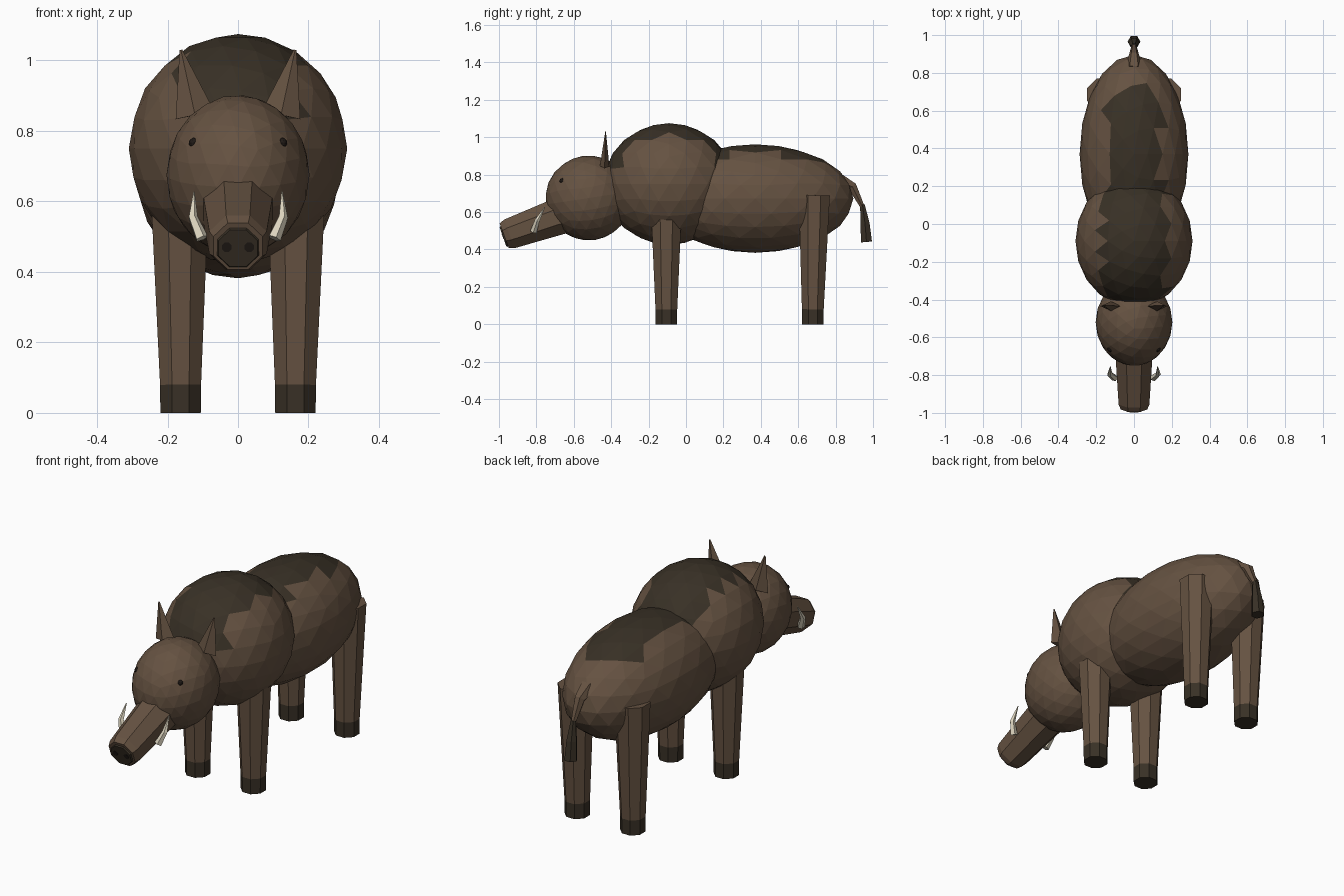
import bpy, bmesh, math
from mathutils import Vector, Matrix

if "Cube" in bpy.data.objects:
    bpy.data.objects.remove(bpy.data.objects["Cube"])


def mat(name, col):
    m = bpy.data.materials.new(name)
    m.diffuse_color = (*col, 1)
    m.use_nodes = True
    m.node_tree.nodes["Principled BSDF"].inputs["Base Color"].default_value = m.diffuse_color
    return m


HIDE = mat("brown_hide", (0.130, 0.084, 0.053))
DARK = mat("dark_bristle", (0.040, 0.030, 0.019))
IVORY = mat("ivory", (0.72, 0.66, 0.52))
BLACK = mat("near_black", (0.014, 0.010, 0.008))


def finish(bm, name, mats):
    bmesh.ops.recalc_face_normals(bm, faces=bm.faces)
    me = bpy.data.meshes.new(name)
    bm.to_mesh(me)
    bm.free()
    for m in mats:
        me.materials.append(m)
    ob = bpy.data.objects.new(name, me)
    bpy.context.collection.objects.link(ob)
    return ob


def ball(name, centre, radii, mats, sub=3, tilt=0, rule=None):
    """Faceted ellipsoid, optional rule picks faces for the second colour."""
    bm = bmesh.new()
    bmesh.ops.create_icosphere(bm, subdivisions=sub, radius=1)
    bm.transform(Matrix.Translation(centre) @ Matrix.Rotation(tilt, 4, 'X')
                 @ Matrix.Diagonal((*radii, 1)))
    if rule:
        for f in bm.faces:
            f.material_index = int(rule(f.calc_center_median()))
    return finish(bm, name, mats)


def tube(name, path, mats, sides=8, flat=1.0, rule=None):
    """Loft along (point, radius) pairs; flat squashes the depth of each ring."""
    bm = bmesh.new()
    pts = [Vector(p) for p, r in path]
    rings = []
    for i, (p, r) in enumerate(path):
        d = (pts[min(i + 1, len(pts) - 1)] - pts[max(i - 1, 0)]).normalized()
        u = (Vector((1, 0, 0)) - d * d.x).normalized()
        v = d.cross(u)
        off = math.pi / sides if sides == 8 else 0
        rings.append([bm.verts.new(pts[i] + r * (u * math.cos(a) + v * flat * math.sin(a)))
                      for a in (off + k * math.tau / sides for k in range(sides))])
    for a, b in zip(rings, rings[1:]):
        for k in range(sides):
            n = (k + 1) % sides
            bm.faces.new((a[k], a[n], b[n], b[k]))
    bm.faces.new(rings[0])
    bm.faces.new(rings[-1])
    if rule:
        for f in bm.faces:
            f.material_index = int(rule(f.calc_center_median()))
    return finish(bm, name, mats)


# Body masses with a dark strip along the spine
ball("chest", (0, -0.09, 0.75), (0.31, 0.35, 0.325), [HIDE, DARK],
     rule=lambda c: abs(c.x) < 0.165 and c.z > 0.85)
ball("hindquarters", (0, 0.37, 0.672), (0.288, 0.525, 0.29), [HIDE, DARK],
     rule=lambda c: abs(c.x) < 0.145 and c.z > 0.865)
ball("head", (0, -0.52, 0.675), (0.203, 0.232, 0.227), [HIDE], tilt=0.15)

# Snout with nose plate and nostrils
tube("snout", [((0, -0.60, 0.605), 0.112), ((0, -0.945, 0.483), 0.088),
               ((0, -0.972, 0.473), 0.076)], [HIDE])
axis = Vector((0, -0.945, -0.33)).normalized()
nose = Vector((0, -0.970, 0.470))
tube("nose_plate", [(nose, 0.064), (nose + axis * 0.009, 0.060)], [DARK])

for s, side in ((-1, "left"), (1, "right")):
    n = nose + axis * 0.008 + Vector((s * 0.032, 0, 0.004))
    tube(side + "_nostril", [(n, 0.015), (n + axis * 0.004, 0.015)], [BLACK])
    # Face details
    ball(side + "_eye", (s * 0.125, -0.662, 0.766), (0.015,) * 3, [BLACK], sub=2)
    tube(side + "_tusk", [((s * 0.103, -0.815, 0.495), 0.019),
                          ((s * 0.128, -0.795, 0.555), 0.014),
                          ((s * 0.125, -0.755, 0.627), 0.002)], [IVORY], sides=5)
    tube(side + "_ear", [((s * 0.122, -0.435, 0.845), 0.056),
                         ((s * 0.162, -0.430, 1.03), 0.004)], [HIDE], sides=4, flat=0.45)
    # Legs with dark hooves
    for part, y, top, r in (("front", -0.105, 0.56, 0.086), ("hind", 0.678, 0.69, 0.09)):
        tube(f"{side}_{part}_leg",
             [((s * 0.163, y, 0), 0.062), ((s * 0.163, y, 0.08), 0.063),
              ((s * 0.165, y + (0.008 if part == "hind" else 0), top), r)],
             [HIDE, DARK], rule=lambda c: c.z < 0.08)

# Tail and tuft
tube("tail", [((0, 0.82, 0.765), 0.045), ((0, 0.89, 0.735), 0.028),
              ((0, 0.945, 0.625), 0.013)], [HIDE], sides=6)
tube("tail_tuft", [((0, 0.943, 0.64), 0.014), ((0, 0.957, 0.54), 0.028),
                   ((0, 0.965, 0.44), 0.034)], [DARK], sides=6)
